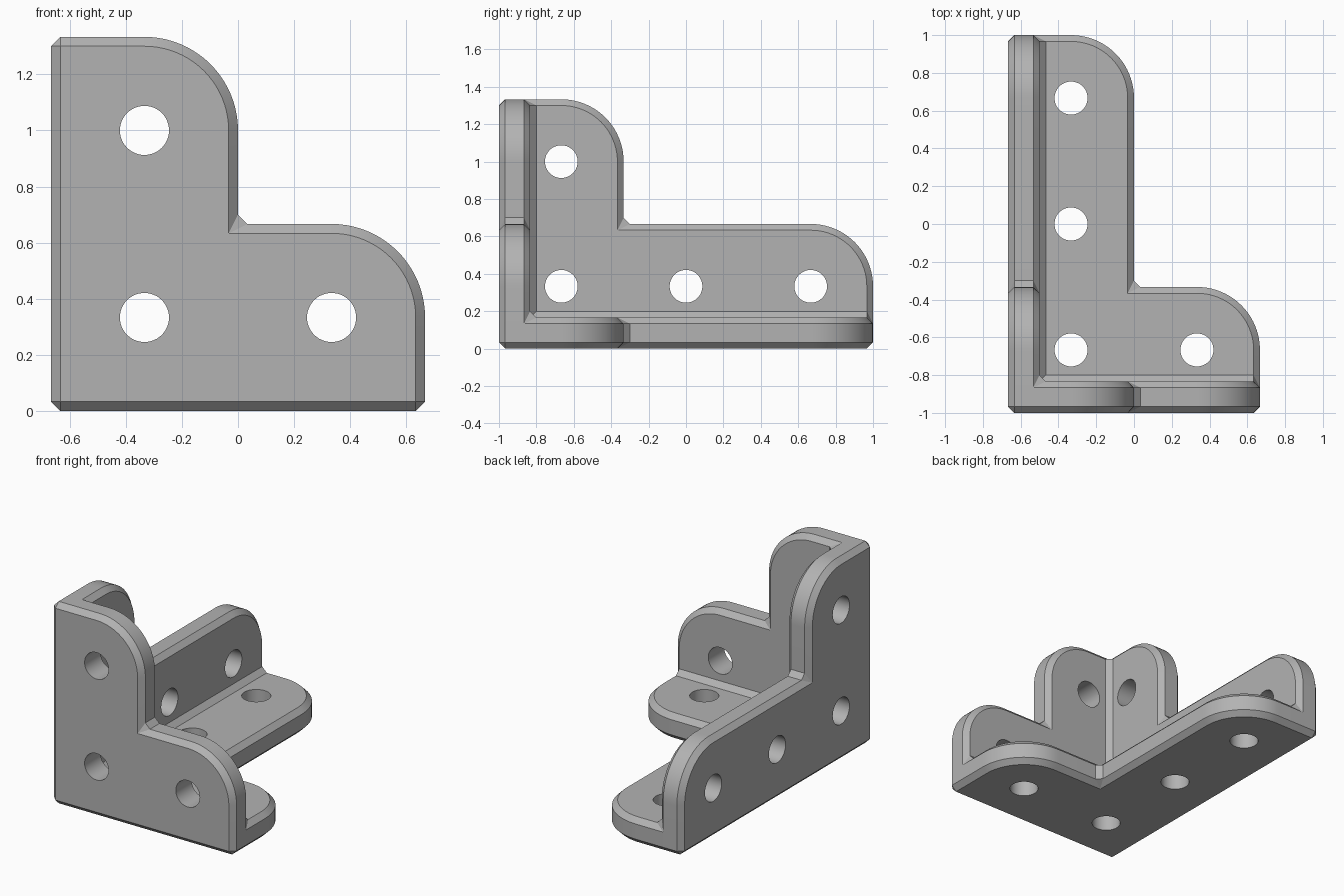
import bpy, bmesh, math
from mathutils import Vector

cube = bpy.data.objects.get("Cube")
if cube:
    bpy.data.objects.remove(cube, do_unlink=True)

U = 1 / 30                      # base module
C, T, W, R = U, 5 * U, 20 * U, 10 * U   # chamfer, thickness, arm width, end radius
HOLE = 0.0875
ORIGIN = Vector((-W, -1, 0))    # outer corner of the bracket

grey = bpy.data.materials.new("grey_metal")
grey.use_nodes = True
grey.diffuse_color = (0.45, 0.45, 0.45, 1)
grey.node_tree.nodes["Principled BSDF"].inputs["Base Color"].default_value = (0.45, 0.45, 0.45, 1)


def place(axes, a, b, d):
    """Local plate coordinates (along, up, depth) to world space."""
    p = Vector((0, 0, 0))
    for axis, value in zip(axes, (a, b, d)):
        p[axis] = value
    return p + ORIGIN


def solid(name, loops):
    """Closed solid skinned through equally long point loops."""
    bm = bmesh.new()
    rings = [[bm.verts.new(p) for p in loop] for loop in loops]
    for lo, hi in zip(rings, rings[1:]):
        for i in range(len(lo)):
            j = (i + 1) % len(lo)
            bm.faces.new((lo[i], lo[j], hi[j], hi[i]))
    bm.faces.new(rings[0])
    bm.faces.new(rings[-1])
    bmesh.ops.remove_doubles(bm, verts=bm.verts, dist=1e-5)
    bmesh.ops.recalc_face_normals(bm, faces=bm.faces)
    mesh = bpy.data.meshes.new(name)
    bm.to_mesh(mesh)
    bm.free()
    mesh.materials.append(grey)
    obj = bpy.data.objects.new(name, mesh)
    bpy.context.collection.objects.link(obj)
    return obj


def combine(target, other, operation):
    mod = target.modifiers.new("combine", 'BOOLEAN')
    mod.object, mod.operation, mod.solver = other, operation, 'EXACT'
    bpy.ops.object.select_all(action='DESELECT')
    bpy.context.view_layer.objects.active = target
    target.select_set(True)
    bpy.ops.object.modifier_apply(modifier=mod.name)
    bpy.data.objects.remove(other, do_unlink=True)


def arc(ca, cb, radius, steps=20):
    return [(ca + radius * math.cos(t), cb + radius * math.sin(t))
            for t in (math.pi / 2 * i / steps for i in range(steps + 1))]


def outline(la, lb, inset):
    """L profile; the inset version has sharp corners, the full one clipped corners."""
    i = C if inset else 0
    k = 0 if inset else C
    pts = [(i + k, i), (la - i - k, i), (la - i, i + k)]
    pts += arc(la - R, W - R, R - i)
    pts += [(W - i + k, W - i), (W - i, W - i + k)]
    pts += arc(W - R, lb - R, R - i)
    pts += [(i + k, lb - i), (i, lb - i - k), (i, i + k)]
    return pts


def plate(name, axes, la, lb, holes):
    layers = ((0, True), (C, False), (T - C, False), (T, True))
    obj = solid(name, [[place(axes, a, b, d) for a, b in outline(la, lb, s)]
                       for d, s in layers])
    for ha, hb in holes:
        ring = [(ha + HOLE * math.cos(math.tau * i / 48), hb + HOLE * math.sin(math.tau * i / 48))
                for i in range(48)]
        cutter = solid("hole_cutter", [[place(axes, a, b, d) for a, b in ring]
                                       for d in (-C, T + C)])
        cutter.hide_render = True
        combine(obj, cutter, 'DIFFERENCE')
    return obj


def wedge(axis, length):
    """Chamfered fillet along an inner corner, tapering to a point at its end."""
    axes = (axis, (axis + 1) % 3, (axis + 2) % 3)
    start = [(T - C, T - C, T - C), (T - C, T + C, T), (T - C, T, T + C)]
    end = [(length, T - C, T - C), (length - C, T + C, T), (length - C, T, T + C)]
    return solid("inner_fillet", [[place(axes, *p) for p in loop] for loop in (start, end)])


# Three L-shaped plates sharing one corner
SHORT, LONG = 2 * W, 3 * W
short_holes = [(R, R), (R + W, R), (R, R + W)]
long_holes = short_holes + [(R + 2 * W, R)]
bracket = plate("corner_bracket", (0, 2, 1), SHORT, SHORT, short_holes)
side = plate("side_plate", (1, 2, 0), LONG, SHORT, long_holes)
floor = plate("floor_plate", (1, 0, 2), LONG, SHORT, long_holes)

# Inner fillets, then one joined body
fillets = [wedge(axis, length) for axis, length in enumerate((SHORT, LONG, SHORT))]
for part in [side, floor] + fillets:
    combine(bracket, part, 'UNION')

bpy.ops.object.select_all(action='DESELECT')
bracket.select_set(True)
bpy.context.view_layer.objects.active = bracket
bpy.ops.object.shade_smooth_by_angle(angle=math.radians(25))
